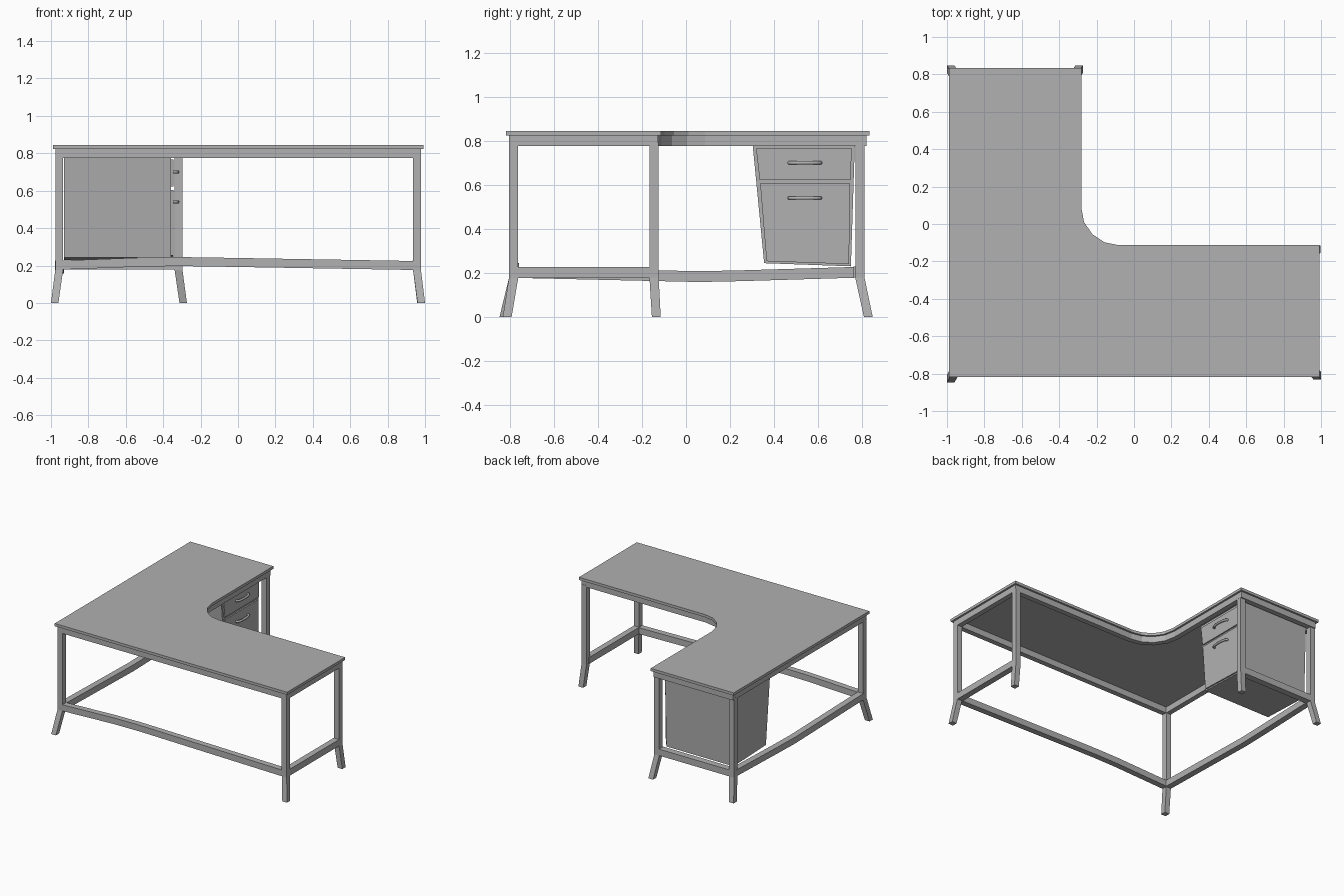
import bpy, bmesh, math
from mathutils import Vector

if "Cube" in bpy.data.objects:
    bpy.data.objects.remove(bpy.data.objects["Cube"])

grey = bpy.data.materials.new("dark_grey")
grey.diffuse_color = (0.44, 0.44, 0.44, 1)
grey.use_nodes = True
grey.node_tree.nodes["Principled BSDF"].inputs["Base Color"].default_value = grey.diffuse_color


def make(name, verts, faces):
    mesh = bpy.data.meshes.new(name)
    bm = bmesh.new()
    vs = [bm.verts.new(v) for v in verts]
    for f in faces:
        bm.faces.new([vs[i] for i in f])
    bmesh.ops.recalc_face_normals(bm, faces=bm.faces)
    bm.to_mesh(mesh)
    bm.free()
    mesh.materials.append(grey)
    ob = bpy.data.objects.new(name, mesh)
    bpy.context.collection.objects.link(ob)
    return ob


def loft(name, rings, closed=False):
    """Skin equal-sized rings of points; cap the ends or close the loop."""
    n, m = len(rings[0]), len(rings)
    faces = []
    for k in range(m if closed else m - 1):
        a, b = k * n, ((k + 1) % m) * n
        faces += [(a + i, a + (i + 1) % n, b + (i + 1) % n, b + i) for i in range(n)]
    if not closed:
        faces += [tuple(range(n)), tuple(range((m - 1) * n, m * n))]
    return make(name, [p for r in rings for p in r], faces)


def rect(c, u, v, hu, hv):
    c, u, v = Vector(c), Vector(u) * hu, Vector(v) * hv
    return [c + u + v, c - u + v, c - u - v, c + u - v]


X, Y, Z = (1, 0, 0), (0, 1, 0), (0, 0, 1)


def outline(d):
    """L-shaped outline with a rounded inner corner, inset by d."""
    arc = []
    for i in range(5):
        a = math.pi * (1.5 - i / 8)
        r = 0.2 + d
        arc.append((-0.082 + r * math.cos(a), 0.087 + r * math.sin(a)))
    return [(-0.99 + d, -0.818 + d), (0.992 - d, -0.818 + d), (0.992 - d, -0.113 - d),
            *arc, (-0.282 - d, 0.833 - d), (-0.99 + d, 0.833 - d)]


def at(pts, z):
    return [(x, y, z) for x, y in pts]


# desktop slab
loft("desktop", [at(outline(0), 0.823), at(outline(0), 0.844)])

# apron frame under the desktop
outer, inner = outline(0.014), outline(0.054)
loft("apron", [at(outer, 0.776), at(outer, 0.823), at(inner, 0.823), at(inner, 0.776)], True)

# legs with splayed feet: name, post centre, foot centre
legs = [("front_left_leg", (-0.956, -0.783), (-0.98, -0.827)),
        ("front_right_leg", (0.957, -0.783), (0.98, -0.812)),
        ("right_inner_leg", (0.957, -0.145), (0.978, -0.135)),
        ("back_left_leg", (-0.956, 0.79), (-0.98, 0.828)),
        ("back_inner_leg", (-0.318, 0.79), (-0.293, 0.828))]
for name, (px, py), (fx, fy) in legs:
    loft(name, [rect((fx, fy, 0), X, Y, 0.02, 0.02),
                rect((px, py, 0.177), X, Y, 0.021, 0.021),
                rect((px, py, 0.79), X, Y, 0.021, 0.021)])

# lower stretchers; the two long ones bend slightly
loft("front_stretcher", [rect((x, -0.781, z), Y, Z, 0.023, 0.024) for x, z in
     [(-0.95, 0.202), (-0.5, 0.219), (-0.3, 0.221), (-0.1, 0.218), (0.95, 0.2)]])
loft("left_stretcher", [rect((-0.954, y, z), X, Z, 0.024, 0.0245) for y, z in
     [(-0.78, 0.202), (-0.12, 0.187), (0.06, 0.183), (0.25, 0.187), (0.785, 0.203)]])
loft("right_stretcher", [rect((0.955, y, 0.202), X, Z, 0.023, 0.025) for y in (-0.78, -0.15)])
loft("back_stretcher", [rect((x, 0.786, 0.203), Y, Z, 0.025, 0.025) for x in (-0.95, -0.325)])


def panel(name, x0, x1, yz):
    loft(name, [[(x, y, z) for y, z in yz] for x in (x0, x1)])


# tapered drawer cabinet and its two drawer fronts
panel("cabinet", -0.93, -0.357, [(0.302, 0.79), (0.355, 0.244), (0.749, 0.23), (0.767, 0.79)])
panel("upper_drawer", -0.36, -0.346, [(0.318, 0.766), (0.335, 0.622), (0.747, 0.622), (0.753, 0.766)])
panel("lower_drawer", -0.36, -0.346, [(0.337, 0.605), (0.366, 0.253), (0.74, 0.24), (0.746, 0.605)])

# bowed drawer handles
for name, z in (("upper_handle", 0.70), ("lower_handle", 0.54)):
    cu = bpy.data.curves.new(name, 'CURVE')
    cu.dimensions = '3D'
    cu.bevel_depth = 0.009
    cu.bevel_resolution = 1
    cu.use_fill_caps = True
    cu.materials.append(grey)
    path = [(-0.35, 0.469), (-0.336, 0.471), (-0.327, 0.485), (-0.322, 0.515), (-0.321, 0.54)]
    path += [(x, 1.08 - y) for x, y in path[-2::-1]]
    sp = cu.splines.new('POLY')
    sp.points.add(len(path) - 1)
    for p, (x, y) in zip(sp.points, path):
        p.co = (x, y, z, 1)
    ob = bpy.data.objects.new(name, cu)
    bpy.context.collection.objects.link(ob)
